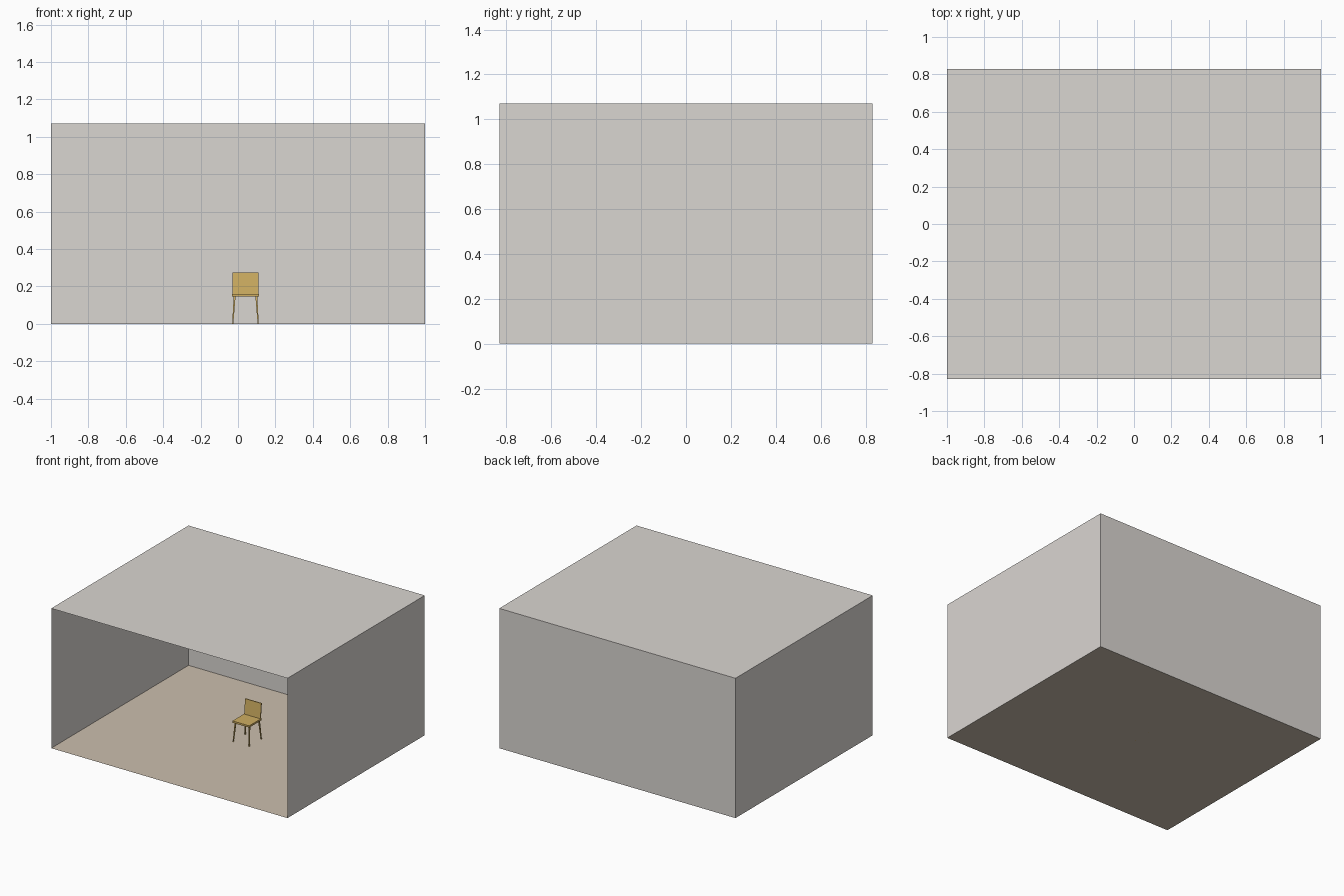
import bpy, bmesh
from mathutils import Vector

if "Cube" in bpy.data.objects:
    bpy.data.objects.remove(bpy.data.objects["Cube"])

W, D, H = 1.0, 0.83, 1.07      # room half width, half depth, height
CX, CY = 0.04, 0.055           # chair centre on the floor


def material(name, rgb):
    m = bpy.data.materials.new(name)
    m.diffuse_color = (*rgb, 1)
    m.use_nodes = True
    m.node_tree.nodes["Principled BSDF"].inputs["Base Color"].default_value = m.diffuse_color
    return m


wall_mat = material("warm grey wall", (0.70, 0.67, 0.64))
floor_mat = material("beige floor", (0.60, 0.52, 0.42))
wood_mat = material("golden wood", (0.62, 0.42, 0.12))


def add_object(name, bm, mat):
    mesh = bpy.data.meshes.new(name)
    bm.to_mesh(mesh)
    bm.free()
    mesh.materials.append(mat)
    obj = bpy.data.objects.new(name, mesh)
    bpy.context.collection.objects.link(obj)
    return obj


def panel(name, corners, mat):
    bm = bmesh.new()
    bm.faces.new([bm.verts.new(c) for c in corners])
    return add_object(name, bm, mat)


def bar(name, bottom, top, size_bottom, size_top, mat):
    """Four-sided bar between two centres, with an (x, y) size at each end."""
    bm = bmesh.new()
    bmesh.ops.create_cube(bm, size=1)
    for v in bm.verts:
        c, s = (top, size_top) if v.co.z > 0 else (bottom, size_bottom)
        v.co = Vector(c) + Vector((v.co.x * s[0], v.co.y * s[1], 0))
    return add_object(name, bm, mat)


# Room shell, open at the front
panel("floor", [(-W, -D, 0), (W, -D, 0), (W, D, 0), (-W, D, 0)], floor_mat)
panel("ceiling", [(-W, -D, H), (-W, D, H), (W, D, H), (W, -D, H)], wall_mat)
panel("back_wall", [(-W, D, 0), (W, D, 0), (W, D, H), (-W, D, H)], wall_mat)
for side, x in (("left", -W), ("right", W)):
    panel(side + "_wall", [(x, -D, 0), (x, D, 0), (x, D, H), (x, -D, H)], wall_mat)

# Chair seat and leaning backrest
seat = (0.142, 0.15)
bar("seat", (CX, CY - 0.003, 0.146), (CX, CY - 0.003, 0.16), seat, seat, wood_mat)
back = (0.137, 0.007)
bar("backrest", (CX, CY + 0.064, 0.158), (CX, CY + 0.075, 0.274), back, back, wood_mat)

# Splayed, tapered chair legs
for side, sx in (("left", -1), ("right", 1)):
    for end, sy in (("front", -1), ("back", 1)):
        bar(f"{end}_{side}_leg",
            (CX + sx * 0.068, CY + sy * 0.072, 0),
            (CX + sx * 0.058, CY + sy * 0.058, 0.148),
            (0.006, 0.006), (0.010, 0.010), wood_mat)
